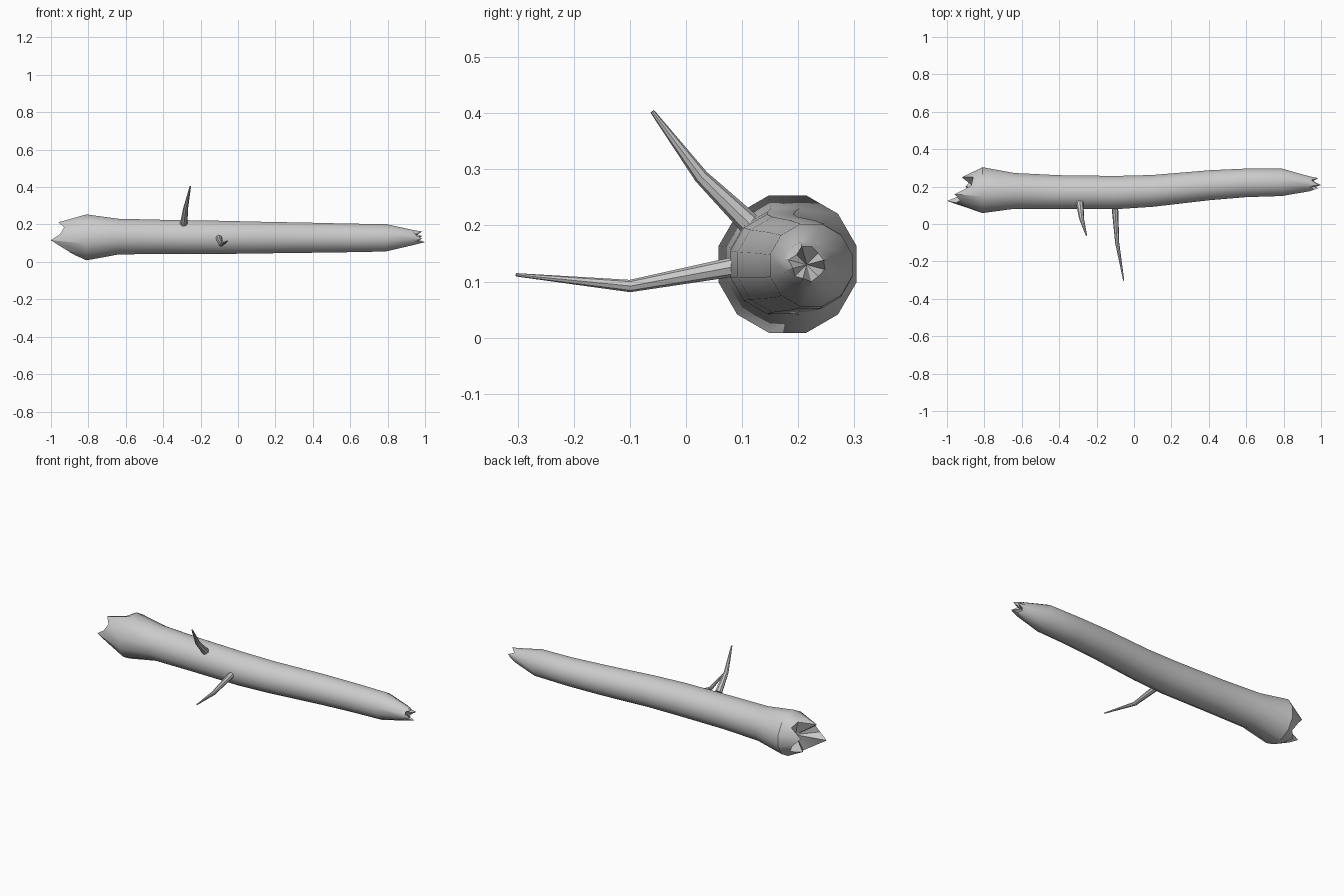
import bpy, bmesh, math
from mathutils import Vector

if "Cube" in bpy.data.objects:
    bpy.data.objects.remove(bpy.data.objects["Cube"])


def finish(name, bm, angle):
    bmesh.ops.recalc_face_normals(bm, faces=bm.faces)
    me = bpy.data.meshes.new(name)
    bm.to_mesh(me)
    bm.free()
    ob = bpy.data.objects.new(name, me)
    bpy.context.collection.objects.link(ob)
    bpy.context.view_layer.objects.active = ob
    ob.select_set(True)
    bpy.ops.object.shade_smooth_by_angle(angle=math.radians(angle))
    ob.select_set(False)
    return ob


def bridge(bm, a, b):
    n = len(a)
    for i in range(n):
        bm.faces.new((a[i], a[(i + 1) % n], b[(i + 1) % n], b[i]))


def fan(bm, ring, centre):
    c = bm.verts.new(centre)
    n = len(ring)
    for i in range(n):
        bm.faces.new((ring[i], ring[(i + 1) % n], c))


SIDES = 12


def x_ring(bm, cy, cz, r, spots):
    """Ring around the x axis; spots gives (x, radius factor) for each side."""
    out = []
    for i, (x, f) in enumerate(spots):
        a = math.radians(15 + 30 * i)
        out.append(bm.verts.new((x, cy + r * f * math.cos(a), cz + r * f * math.sin(a))))
    return out


# Trunk: x, centre y, centre z, radius
profile = [(-0.81, 0.181, 0.131, 0.127), (-0.64, 0.177, 0.135, 0.099),
           (-0.40, 0.170, 0.134, 0.094), (-0.10, 0.168, 0.131, 0.092),
           (0.10, 0.177, 0.130, 0.088), (0.40, 0.207, 0.129, 0.083),
           (0.60, 0.220, 0.128, 0.079), (0.79, 0.223, 0.129, 0.076),
           (0.935, 0.215, 0.130, 0.042)]
# Broken ends: x and radius factor of every splinter
thick = [(-0.92, 0.56), (-0.86, 0.78), (-0.87, 0.72), (-0.96, 0.66),
         (-0.93, 0.60), (-0.95, 0.55), (-1.0, 0.47), (-0.94, 0.60),
         (-0.87, 0.78), (-0.90, 0.65), (-0.85, 0.80), (-0.88, 0.70)]
thin = [(0.985, 0.75), (0.95, 0.7), (0.965, 0.8), (0.985, 0.8),
        (0.95, 0.6), (0.96, 0.8), (0.985, 0.6), (0.955, 0.7),
        (1.0, 0.6), (0.97, 0.75), (0.95, 0.7), (0.96, 0.8)]

bm = bmesh.new()
rings = [x_ring(bm, 0.181, 0.131, 0.127, thick)]
rings += [x_ring(bm, y, z, r, [(x, 1)] * SIDES) for x, y, z, r in profile]
rings.append(x_ring(bm, 0.215, 0.130, 0.042, thin))
for a, b in zip(rings, rings[1:]):
    bridge(bm, a, b)
fan(bm, rings[0], (-0.84, 0.185, 0.13))
fan(bm, rings[-1], (0.935, 0.215, 0.13))
finish("log_trunk", bm, 32)


# Branch stubs: bent tapering tubes
def branch(name, points, radii, sides=8):
    bm = bmesh.new()
    pts = [Vector(p) for p in points]
    loops = []
    for i, (p, r) in enumerate(zip(pts, radii)):
        d = (pts[min(i + 1, len(pts) - 1)] - pts[max(i - 1, 0)]).normalized()
        u = d.cross(Vector((1, 0, 0))).normalized()
        v = d.cross(u)
        loops.append([bm.verts.new(p + r * (math.cos(t) * u + math.sin(t) * v))
                      for t in (2 * math.pi * k / sides for k in range(sides))])
    for a, b in zip(loops, loops[1:]):
        bridge(bm, a, b)
    fan(bm, loops[0], pts[0])
    fan(bm, loops[-1], pts[-1])
    return finish(name, bm, 40)


branch("side_branch", [(-0.103, 0.10, 0.129), (-0.09, -0.10, 0.092), (-0.055, -0.303, 0.112)],
       [0.018, 0.011, 0.003])
branch("upper_branch", [(-0.29, 0.112, 0.204), (-0.28, 0.027, 0.287), (-0.255, -0.06, 0.403)],
       [0.020, 0.013, 0.004])
